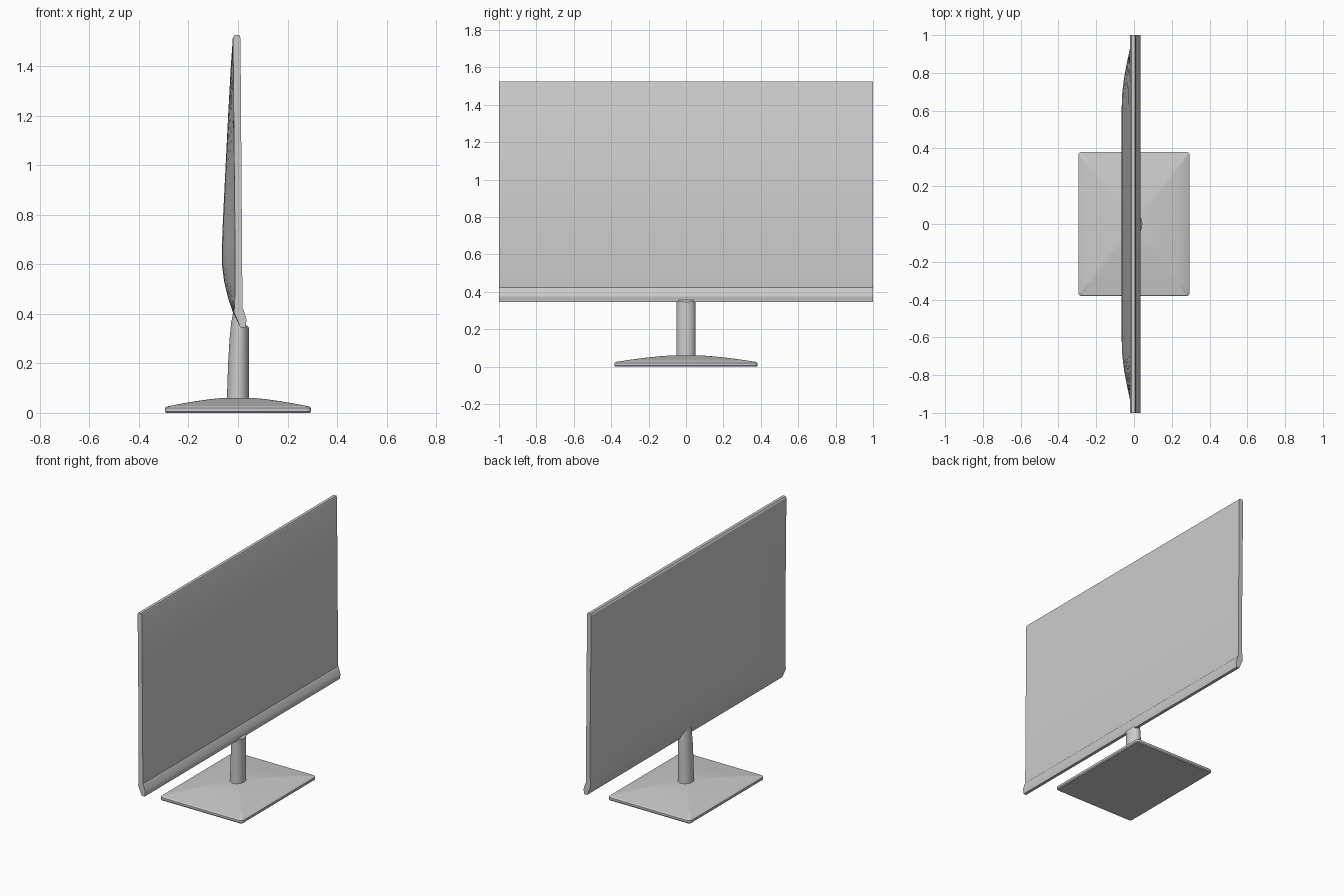
import bpy, bmesh, math

cube = bpy.data.objects.get("Cube")
if cube:
    bpy.data.objects.remove(cube, do_unlink=True)

grey = bpy.data.materials.new("light grey plastic")
grey.use_nodes = True
grey.diffuse_color = (0.6, 0.6, 0.6, 1)
grey.node_tree.nodes["Principled BSDF"].inputs["Base Color"].default_value = (0.6, 0.6, 0.6, 1)


def loft(name, rings, angle):
    """Skin a list of equal-length closed rings and cap both ends."""
    bm = bmesh.new()
    loops = [[bm.verts.new(p) for p in ring] for ring in rings]
    n = len(rings[0])
    for a, b in zip(loops, loops[1:]):
        for i in range(n):
            j = (i + 1) % n
            bm.faces.new((a[i], a[j], b[j], b[i]))
    bm.faces.new(loops[0][::-1])
    bm.faces.new(loops[-1])
    bmesh.ops.recalc_face_normals(bm, faces=bm.faces)
    mesh = bpy.data.meshes.new(name)
    bm.to_mesh(mesh)
    bm.free()
    mesh.materials.append(grey)
    obj = bpy.data.objects.new(name, mesh)
    bpy.context.collection.objects.link(obj)
    bpy.ops.object.select_all(action='DESELECT')
    obj.select_set(True)
    bpy.context.view_layer.objects.active = obj
    bpy.ops.object.shade_smooth_by_angle(angle=math.radians(angle))
    return obj


def rounded_rect(hx, hy, r, z, steps=4):
    pts = []
    for k, (sx, sy) in enumerate([(1, 1), (-1, 1), (-1, -1), (1, -1)]):
        for s in range(steps + 1):
            a = math.pi / 2 * (k + s / steps)
            pts.append((sx * (hx - r) + r * math.cos(a),
                        sy * (hy - r) + r * math.sin(a), z))
    return pts


# Screen housing: flat front with a bottom lip, back swelling towards the middle
front = [(0.01, 0.345), (0.03, 0.345), (0.035, 0.375), (0.022, 0.418),
         (0.017, 0.424), (0.018, 0.44), (0.01, 1.515), (0.005, 1.526), (-0.014, 1.526)]
# Back points: height, x at the side edge, x at full depth
back = [(1.515, -0.02, -0.021), (1.4, -0.019, -0.029), (1.2, -0.017, -0.04),
        (1.0, -0.015, -0.05), (0.8, -0.013, -0.06), (0.68, -0.012, -0.065),
        (0.6, -0.012, -0.065), (0.53, -0.012, -0.056), (0.46, -0.013, -0.039),
        (0.405, -0.016, -0.02)]
taper = [(1, 0), (0.96, 0.08), (0.92, 0.22), (0.85, 0.5), (0.78, 0.75),
         (0.7, 0.94), (0.62, 1)]
stations = [(-y, t) for y, t in taper] + [(y, t) for y, t in reversed(taper)]
loft("screen_housing",
     [[(x, y, z) for x, z in front] +
      [(e + (d - e) * t, y, z) for z, e, d in back] for y, t in stations], 25)

# Neck: oval post, its top slanting up behind the lip
neck = []
for z, back_x, slant in [(0.05, -0.045, 0), (0.2, -0.04, 0), (0.3, -0.034, 0),
                         (0.35, -0.028, 0.01), (0.375, -0.02, 0.03)]:
    mid, rx = (0.044 + back_x) / 2, (0.044 - back_x) / 2
    ring = []
    for i in range(32):
        c, s = math.cos(math.tau * i / 32), math.sin(math.tau * i / 32)
        ring.append((mid + rx * c, 0.052 * s, z - slant * c))
    neck.append(ring)
loft("neck", neck, 35)

# Foot: thin slab with a shallow domed top
foot = [rounded_rect(0.29, 0.377, 0.015, 0), rounded_rect(0.295, 0.382, 0.018, 0.006),
        rounded_rect(0.295, 0.382, 0.018, 0.02), rounded_rect(0.288, 0.375, 0.016, 0.026)]
for f, z in [(0.8, 0.037), (0.6, 0.047), (0.4, 0.055), (0.2, 0.061)]:
    foot.append(rounded_rect(0.288 * f, 0.375 * f, 0.016, z))
loft("foot", foot, 30)
